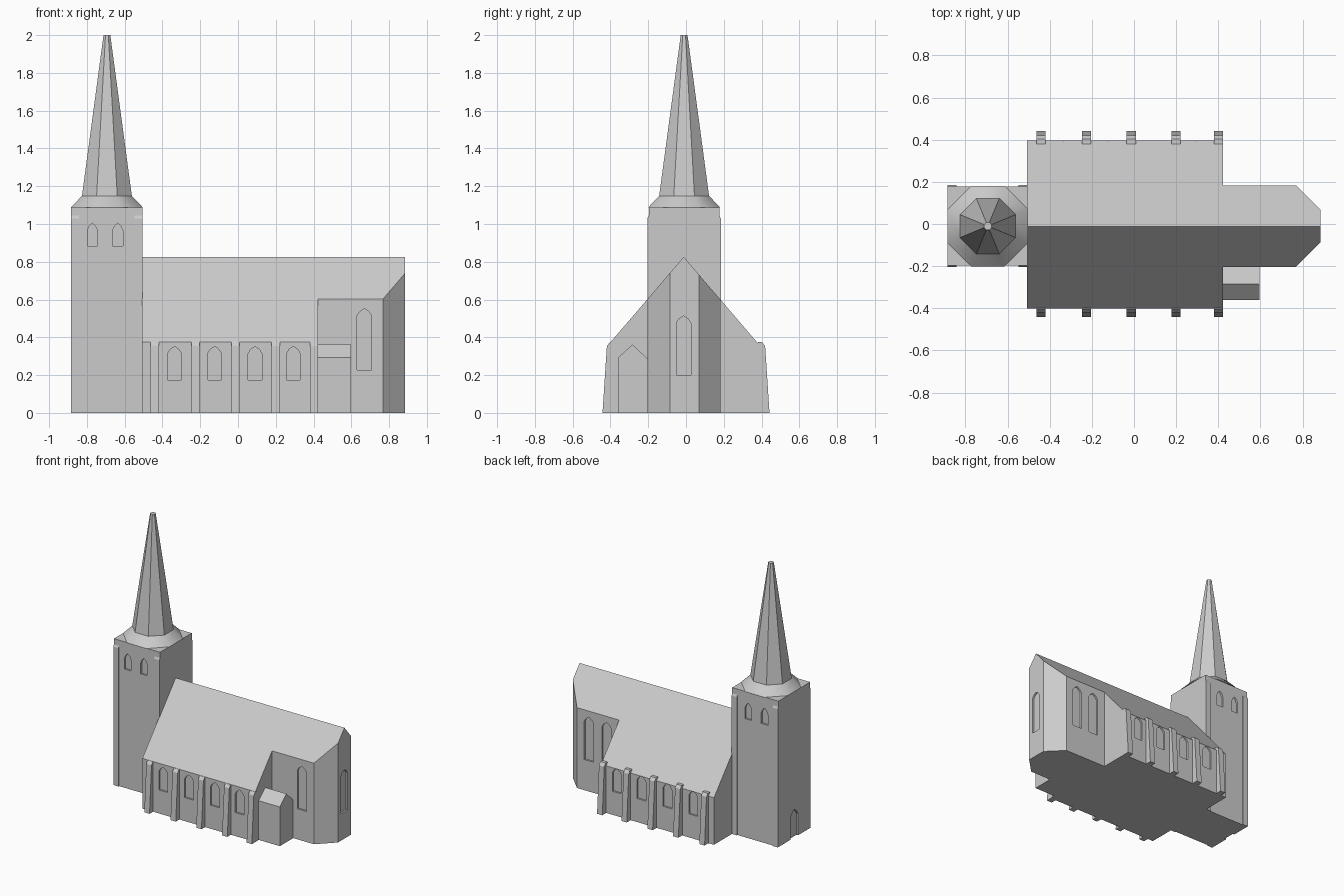
import bpy, bmesh, math
from mathutils import Vector

if "Cube" in bpy.data.objects:
    bpy.data.objects.remove(bpy.data.objects["Cube"])

stone = bpy.data.materials.new("grey_stone")
stone.diffuse_color = (0.6, 0.6, 0.6, 1)
stone.use_nodes = True
stone.node_tree.nodes["Principled BSDF"].inputs["Base Color"].default_value = stone.diffuse_color

RIDGE_Y, RIDGE_Z, SLOPE = -0.012, 0.826, 1.165
TOWER_X, TOWER_Y = -0.694, -0.01


def finish(name, bm):
    bmesh.ops.recalc_face_normals(bm, faces=bm.faces)
    mesh = bpy.data.meshes.new(name)
    bm.to_mesh(mesh)
    bm.free()
    mesh.materials.append(stone)
    obj = bpy.data.objects.new(name, mesh)
    bpy.context.collection.objects.link(obj)
    return obj


def add_prism(bm, pts, axis, a, b):
    """Extrude a (horizontal, z) outline along x or y from a to b."""
    place = (lambda u, z, t: (t, u, z)) if axis == "x" else (lambda u, z, t: (u, t, z))
    ends = [[bm.verts.new(place(u, z, t)) for u, z in pts] for t in (a, b)]
    bm.faces.new(ends[0])
    bm.faces.new(ends[1][::-1])
    n = len(pts)
    for i in range(n):
        j = (i + 1) % n
        bm.faces.new((ends[0][i], ends[0][j], ends[1][j], ends[1][i]))


def prism(name, pts, axis, a, b):
    bm = bmesh.new()
    add_prism(bm, pts, axis, a, b)
    return finish(name, bm)


def gable(y0, y1):
    """Wall-and-roof section under the shared ridge."""
    eave = lambda y: RIDGE_Z - SLOPE * abs(y - RIDGE_Y)
    return [(y0, 0), (y1, 0), (y1, eave(y1)), (RIDGE_Y, RIDGE_Z), (y0, eave(y0))]


def arch(c, width, z0, spring, top):
    """Pointed window outline."""
    w, s = width / 2, spring + 0.6 * (top - spring)
    return [(c - w, z0), (c + w, z0), (c + w, spring), (c + w * 0.6, s),
            (c, top), (c - w * 0.6, s), (c - w, spring)]


def recess(obj, openings, depth=0.013):
    """Cut shallow openings; each is (outline, axis, wall position, outward sign)."""
    bm = bmesh.new()
    for pts, axis, wall, sign in openings:
        add_prism(bm, pts, axis, wall - sign * depth, wall + sign * 0.05)
    cutter = finish("window_cutter", bm)
    cutter.hide_render = True
    mod = obj.modifiers.new("openings", "BOOLEAN")
    mod.operation, mod.solver, mod.object = "DIFFERENCE", "EXACT", cutter
    bpy.context.view_layer.update()
    deps = bpy.context.evaluated_depsgraph_get()
    mesh = bpy.data.meshes.new_from_object(obj.evaluated_get(deps))
    obj.modifiers.clear()
    obj.data = mesh
    bpy.data.objects.remove(cutter)


def octagon_frustum(name, r0, z0, r1, z1, caps):
    """Octagon with flats facing the axes; r0 and r1 are flat-to-centre."""
    bm = bmesh.new()
    k = 1 / math.cos(math.pi / 8)
    rings = []
    for r, z in ((r0, z0), (r1, z1)):
        rings.append([bm.verts.new((TOWER_X + r * k * math.cos((i + 0.5) * math.pi / 4),
                                    TOWER_Y + r * k * math.sin((i + 0.5) * math.pi / 4), z))
                      for i in range(8)])
    for i in range(8):
        j = (i + 1) % 8
        bm.faces.new((rings[0][i], rings[0][j], rings[1][j], rings[1][i]))
    if caps:
        bm.faces.new(rings[0][::-1])
        bm.faces.new(rings[1])
    return finish(name, bm)


# Nave with four windows on each long side
nave = prism("nave", gable(-0.4, 0.396), "x", -0.508, 0.423)
openings = []
for x in (-0.336, -0.124, 0.09, 0.293):
    outline = arch(x, 0.072, 0.175, 0.315, 0.352)
    openings += [(outline, "y", -0.4, -1), (outline, "y", 0.396, 1)]
recess(nave, openings)

# Tapered buttresses with sloping caps
bm = bmesh.new()
for x in (-0.441, -0.225, -0.013, 0.2, 0.402):
    for s in (-1, 1):
        section = [(s * y, z) for y, z in ((0.38, 0), (0.442, 0), (0.419, 0.353),
                                           (0.403, 0.374), (0.38, 0.374))]
        add_prism(bm, section, "x", x - 0.0215, x + 0.0215)
finish("buttresses", bm)

# Chancel: same roof planes, end corners sliced at 45 degrees
bm = bmesh.new()
add_prism(bm, gable(-0.203, 0.183), "x", 0.423, 0.885)
for y, s in ((-0.086, -1), (0.068, 1)):
    cut = bmesh.ops.bisect_plane(bm, geom=bm.verts[:] + bm.edges[:] + bm.faces[:],
                                 plane_co=Vector((0.885, y, 0)), plane_no=Vector((1, s, 0)),
                                 clear_outer=True)
    bmesh.ops.holes_fill(bm, edges=[e for e in bm.edges if e.is_boundary])
chancel = finish("chancel", bm)
tall = lambda x: arch(x, 0.077, 0.228, 0.515, 0.552)
recess(chancel, [(tall(0.669), "y", -0.203, -1), (tall(0.672), "y", 0.183, 1),
                 (tall(0.525), "y", 0.183, 1),
                 (arch(-0.013, 0.077, 0.2, 0.476, 0.513), "x", 0.885, 1)])

# Small vestry between nave and chancel
prism("vestry", [(-0.36, 0), (-0.19, 0), (-0.19, 0.275), (-0.209, 0.292),
                 (-0.284, 0.362), (-0.36, 0.292)], "x", 0.423, 0.597)

# Tower with belfry windows and west door
Y0, Y1 = TOWER_Y - 0.187, TOWER_Y + 0.187
tower = prism("tower", [(Y0, 0), (Y1, 0), (Y1, 1.087), (Y0, 1.087)], "x", -0.885, -0.505)
openings = [(arch(TOWER_Y, 0.09, -0.02, 0.16, 0.21), "x", -0.885, -1)]
for x in (-0.771, -0.637):
    outline = arch(x, 0.054, 0.884, 0.965, 1.005)
    openings += [(outline, "y", Y0, -1), (outline, "y", Y1, 1)]
recess(tower, openings)

# Shallow corner strips on the tower's long faces
bm = bmesh.new()
for x in (-0.885, -0.548):
    for wall, s in ((Y0, -1), (Y1, 1)):
        add_prism(bm, [(wall - s * 0.01, 0), (wall + s * 0.007, 0), (wall + s * 0.007, 1.03),
                       (wall, 1.045), (wall - s * 0.01, 1.045)], "x", x, x + 0.043)
finish("tower_corner_strips", bm)

# Spire on a sloping octagonal skirt
skirt = octagon_frustum("spire_skirt", 0.191, 1.087, 0.132, 1.149, False)
for p in skirt.data.polygons:
    p.use_smooth = True
octagon_frustum("spire", 0.132, 1.149, 0.018, 2.0, True)
